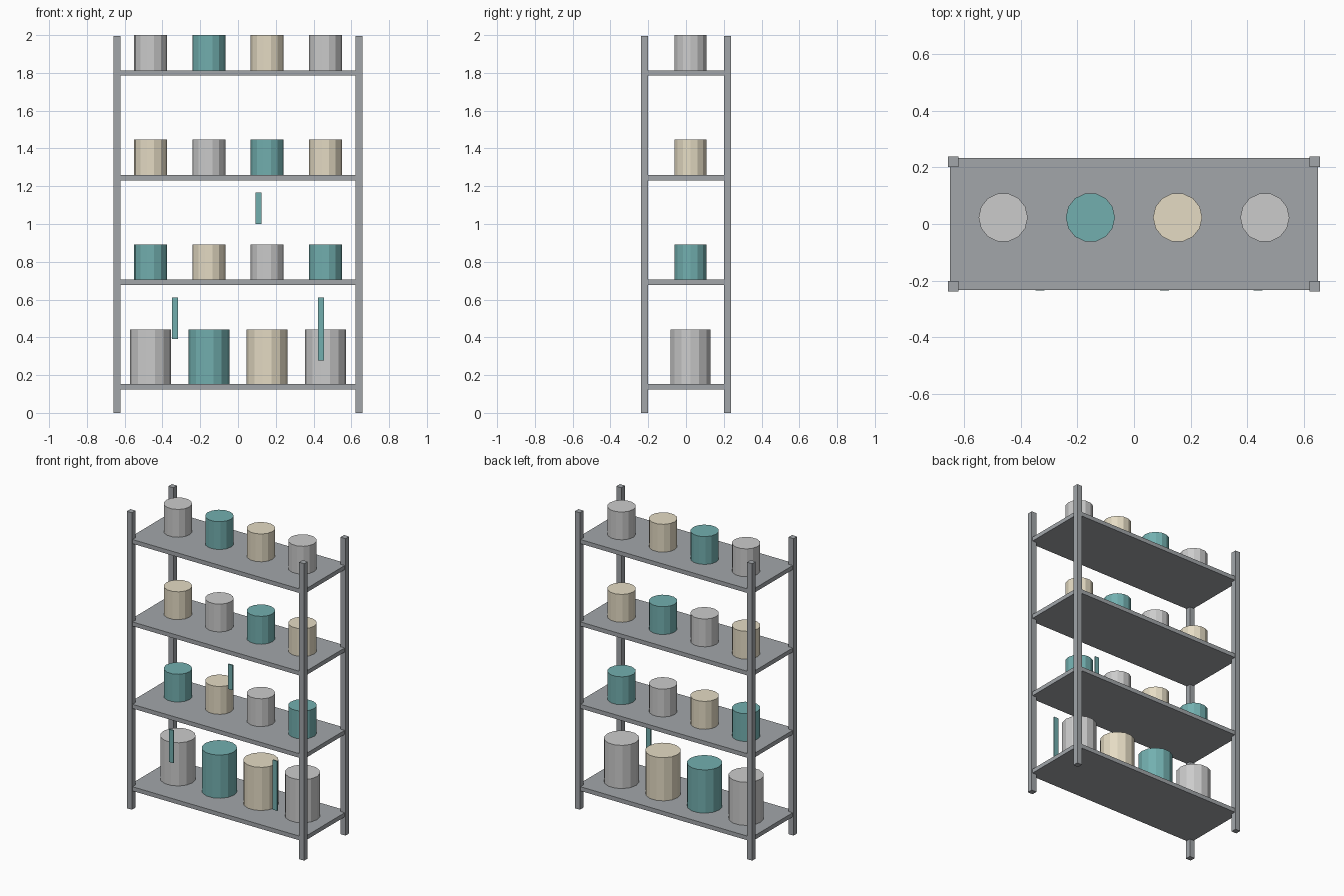
import bpy
from math import pi

if "Cube" in bpy.data.objects:
    bpy.data.objects.remove(bpy.data.objects["Cube"])


def material(name, rgb):
    m = bpy.data.materials.new(name)
    m.diffuse_color = (*rgb, 1)
    m.use_nodes = True
    m.node_tree.nodes["Principled BSDF"].inputs["Base Color"].default_value = m.diffuse_color
    return m


steel = material("steel", (0.36, 0.38, 0.40))
teal = material("teal", (0.17, 0.43, 0.43))
cream = material("cream", (0.78, 0.71, 0.55))
light_grey = material("light_grey", (0.56, 0.56, 0.56))


def finish(name, mat):
    ob = bpy.context.object
    ob.name = name
    ob.data.materials.append(mat)
    return ob


def box(name, center, size, mat):
    bpy.ops.mesh.primitive_cube_add(size=1, location=center)
    bpy.context.object.scale = size
    bpy.ops.object.transform_apply(location=False, rotation=False, scale=True)
    return finish(name, mat)


def can(name, x, y, z, radius, height, mat):
    bpy.ops.mesh.primitive_cylinder_add(
        vertices=14, radius=radius, depth=height,
        location=(x, y, z + height / 2), rotation=(0, 0, pi / 2))
    return finish(name, mat)


# Corner posts
for sx, side in ((-1, "left"), (1, "right")):
    for sy, end in ((-1, "front"), (1, "back")):
        box(f"{end}_{side}_post", (sx * 0.64, sy * 0.22, 0.9975),
            (0.038, 0.038, 1.995), steel)

# Shelves, each with a row of four cans in cycling colours
palette = (light_grey, teal, cream)
for row in range(4):
    z = 0.138 + 0.5537 * row
    box(f"shelf_{row + 1}", (0, 0, z), (1.304, 0.466, 0.028), steel)
    radius, height = (0.1085, 0.29) if row == 0 else (0.087, 0.187)
    for i in range(4):
        can(f"can_{row + 1}_{i + 1}", -0.463 + 0.3087 * i, 0.023, z + 0.014,
            radius, height, palette[(row + i) % 3])

# Thin strips hanging at the front edge
for i, (x, z0, z1) in enumerate(((-0.333, 0.392, 0.612),
                                 (0.108, 1.0, 1.168),
                                 (0.439, 0.278, 0.612))):
    box(f"hanging_strip_{i + 1}", (x, -0.231, (z0 + z1) / 2),
        (0.033, 0.008, z1 - z0), teal)
